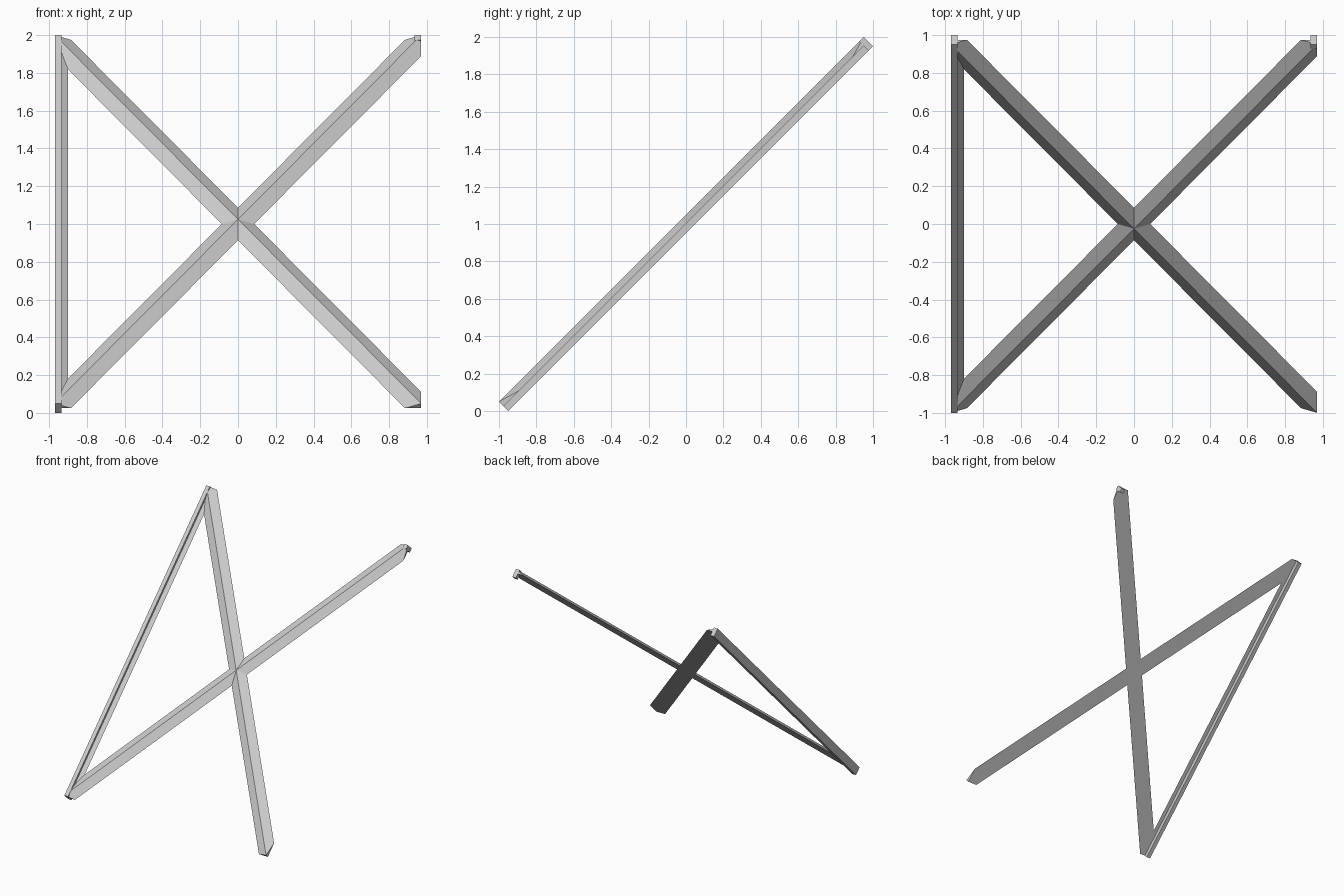
import bpy
import bmesh
from math import pi
from mathutils import Matrix, Vector

cube = bpy.data.objects.get("Cube")
if cube:
    bpy.data.objects.remove(cube, do_unlink=True)

HALF_W, HALF_L = 0.97, 1.379     # half width and half length of the panel
T = 0.035                        # rail thickness and ridge height
TILT = Matrix.Translation((0, 0, 1)) @ Matrix.Rotation(pi / 4, 4, 'X')

grey = bpy.data.materials.new("light grey")
grey.use_nodes = True
colour = (0.6, 0.6, 0.6, 1)
grey.diffuse_color = colour
grey.node_tree.nodes["Principled BSDF"].inputs["Base Color"].default_value = colour


def finish(name, bm):
    """Turn a flat panel part into a tilted object."""
    bmesh.ops.recalc_face_normals(bm, faces=bm.faces)
    mesh = bpy.data.meshes.new(name)
    bm.to_mesh(mesh)
    bm.free()
    mesh.materials.append(grey)
    obj = bpy.data.objects.new(name, mesh)
    obj.matrix_world = TILT
    bpy.context.collection.objects.link(obj)


def rail(name, x0, x1, y0, y1):
    """Square-edged rail, as deep above the panel plane as below it."""
    bm = bmesh.new()
    size = Matrix.Diagonal((x1 - x0, y1 - y0, 2 * T, 1))
    place = Matrix.Translation(((x0 + x1) / 2, (y0 + y1) / 2, 0))
    bmesh.ops.create_cube(bm, size=1, matrix=place @ size)
    finish(name, bm)


def ridged_bar(name, start, end):
    """Flat-backed bar with a central ridge, trimmed to the panel outline."""
    bm = bmesh.new()
    start, end = Vector(start), Vector(end)
    along = (end - start).normalized()
    side = Vector((-along.y, along.x, 0)) * 2 * T
    ridge = Vector((0, 0, T))
    profile = [bm.verts.new(start - along * 0.3 + o) for o in (-side, side, ridge)]
    face = bm.faces.new(profile)
    extruded = bmesh.ops.extrude_face_region(bm, geom=[face])
    moved = [g for g in extruded["geom"] if isinstance(g, bmesh.types.BMVert)]
    bmesh.ops.translate(bm, verts=moved, vec=end - start + along * 0.6)
    for axis, limit in ((Vector((1, 0, 0)), HALF_W), (Vector((0, 1, 0)), HALF_L)):
        for sign in (-1, 1):
            bmesh.ops.bisect_plane(bm, geom=bm.verts[:] + bm.edges[:] + bm.faces[:],
                                   plane_co=axis * sign * limit, plane_no=axis * sign,
                                   clear_outer=True)
            rim = [e for e in bm.edges if e.is_boundary]
            if rim:
                bmesh.ops.holes_fill(bm, edges=rim)
    finish(name, bm)


# Crossing braces, corner to corner
for name, s in (("rising_brace", 1), ("falling_brace", -1)):
    ridged_bar(name, (-HALF_W, -s * HALF_L, 0), (HALF_W, s * HALF_L, 0))

# Side bar: half of a ridged bar, with the rail along its outer edge
ridged_bar("side_bar", (-HALF_W, -HALF_L, 0), (-HALF_W, HALF_L, 0))
rail("side_rail", -HALF_W, -HALF_W + T, -HALF_L, HALF_L)

# Short block at the free upper corner
rail("corner_block", HALF_W - T, HALF_W, HALF_L - T, HALF_L)
